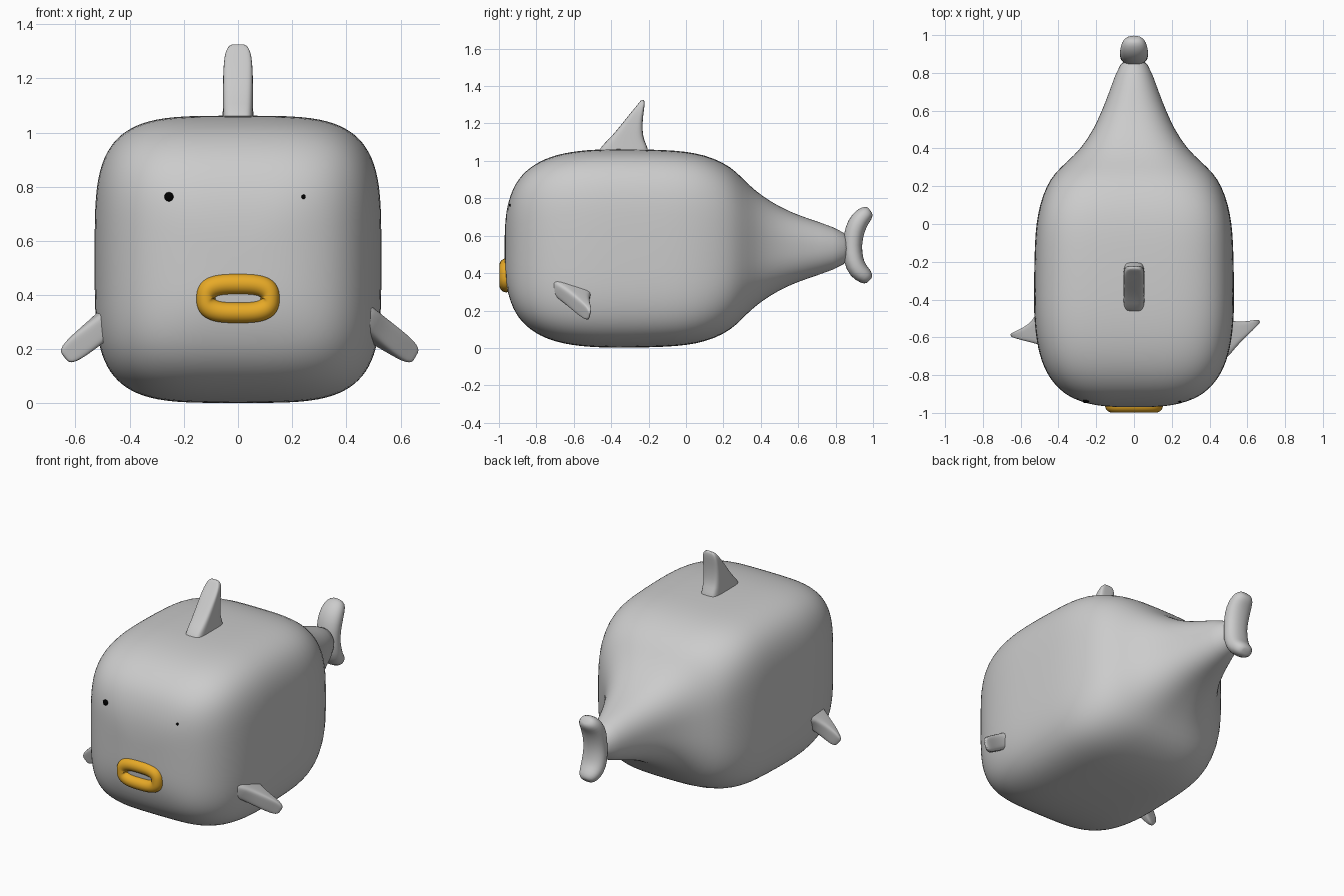
import bpy, bmesh, math
from mathutils import Vector, Matrix

if "Cube" in bpy.data.objects:
    bpy.data.objects.remove(bpy.data.objects["Cube"])


def superellipse(a, b, n, count):
    """Points of a rounded-square outline with half sizes a, b."""
    pts = []
    for i in range(count):
        t = 2 * math.pi * (i + 0.5) / count
        c, s = math.cos(t), math.sin(t)
        pts.append((a * math.copysign(abs(c) ** (2 / n), c),
                    b * math.copysign(abs(s) ** (2 / n), s)))
    return pts


def loft(name, rings, closed=False, matrix=None, color=None):
    """Skin a list of point rings; open ends get a fan cap."""
    bm = bmesh.new()
    rows = [[bm.verts.new(p) for p in ring] for ring in rings]
    n = len(rows[0])
    pairs = list(zip(rows, rows[1:])) + ([(rows[-1], rows[0])] if closed else [])
    for a, b in pairs:
        for i in range(n):
            j = (i + 1) % n
            bm.faces.new((a[i], a[j], b[j], b[i]))
    if not closed:
        for row in (rows[0], rows[-1]):
            mid = bm.verts.new(sum((v.co for v in row), Vector()) / n)
            for i in range(n):
                bm.faces.new((row[i], row[(i + 1) % n], mid))
    if matrix:
        bm.transform(matrix)
    bmesh.ops.recalc_face_normals(bm, faces=bm.faces)
    for f in bm.faces:
        f.smooth = True
    mesh = bpy.data.meshes.new(name)
    bm.to_mesh(mesh)
    bm.free()
    ob = bpy.data.objects.new(name, mesh)
    bpy.context.collection.objects.link(ob)
    ob.modifiers.new("smooth", 'SUBSURF').levels = 1
    ob.modifiers["smooth"].render_levels = 1
    if color:
        mesh.materials.append(material(name, color))
    return ob


def material(name, color):
    mat = bpy.data.materials.new(name + "_paint")
    mat.diffuse_color = color
    mat.use_nodes = True
    mat.node_tree.nodes["Principled BSDF"].inputs["Base Color"].default_value = mat.diffuse_color
    return mat


# Body: rounded-box front flowing into a tapering tail
MID, HALF = 0.532, 0.532


def front_y(s):
    return -0.3 - 0.67 * (1 - s ** 3.2) ** (1 / 3.2)


sections = [(front_y(s), HALF * s, HALF * s, 4) for s in
            (0.15, 0.3, 0.45, 0.6, 0.7, 0.78, 0.85, 0.9, 0.94, 0.97, 0.99, 0.998)]
sections += [(-0.3, .53, .532, 4), (-0.1, .526, .527, 4), (0, .518, .518, 4),
             (0.1, .5, .5, 3.9), (0.2, .465, .46, 3.6), (0.27, .42, .41, 3.3),
             (0.33, .355, .345, 3), (0.4, .28, .285, 2.8), (0.5, .215, .222, 2.5),
             (0.6, .17, .178, 2.4), (0.7, .13, .145, 2.2), (0.87, .072, .085, 2)]
loft("body", [[(x, y, MID + z) for x, z in superellipse(w, h, n, 48)]
              for y, w, h, n in sections])

# Tail fluke: crescent tube
path = [(.985, .735, .025), (.967, .722, .043), (.93, .69, .052), (.9, .63, .055),
        (.888, .55, .051), (.893, .47, .055), (.92, .41, .053), (.965, .378, .043),
        (.982, .362, .025)]
rings = []
for i, (y, z, r) in enumerate(path):
    a, b = path[max(i - 1, 0)], path[min(i + 1, len(path) - 1)]
    tangent = Vector((0, b[0] - a[0], b[1] - a[1])).normalized()
    side = tangent.cross(Vector((1, 0, 0)))
    rings.append([Vector((u, y, z)) + side * v
                  for u, v in superellipse(r * 1.4, r, 2.2, 20)])
loft("tail_fluke", rings)

# Fins: one swept shape placed three times (height, front, rear, half thickness)
FIN = [(-.1, -.30, 0, .058), (0, -.28, 0, .057), (.05, -.225, -.03, .056),
       (.1, -.18, -.037, .056), (.15, -.14, -.037, .055), (.2, -.1, -.032, .053),
       (.245, -.062, -.025, .046), (.268, -.045, -.028, .03)]


def fin(name, origin, up, back, scale):
    up = Vector(up).normalized()
    side = Vector(back).cross(up).normalized()
    back = up.cross(side)
    m = Matrix((side, back, up)).transposed().to_4x4()
    m = Matrix.Translation(origin) @ m @ Matrix.Scale(scale, 4)
    loft(name, [[(x, (f + r) / 2 + y, h)
                 for x, y in superellipse(t, (r - f) / 2, 4.5, 24)]
                for h, f, r, t in FIN], matrix=m)


fin("top_fin", (0, -0.195, 1.058), (0, 0, 1), (0, 1, 0), 1)
fin("right_fin", (0.455, -0.49, 0.28), (0.87, 0, -0.49), (0, 0.97, -0.24), 0.85)
fin("left_fin", (-0.5, -0.46, 0.3), (-0.67, -0.45, -0.6), (-0.4, 0.9, -0.2), 0.85)

# Lips: stadium-shaped orange ring
rings = []
for px, pz in superellipse(0.118, 0.053, 3, 48):
    out = Vector((px / 0.118 ** 2, 0, pz / 0.053 ** 2)).normalized()
    rings.append([Vector((px, -0.96, 0.388 + pz)) + out * u + Vector((0, v, 0))
                  for u, v in superellipse(0.039, 0.039, 2, 16)])
loft("lips", rings, closed=True, color=(0.8, 0.4, 0.02, 1))

# Eyes: small black beads, unequal in size
for name, x, r in (("left_eye", -0.255, 0.017), ("right_eye", 0.242, 0.008)):
    z = 0.763
    s = ((abs(x) / HALF) ** 4 + ((z - MID) / HALF) ** 4) ** 0.25
    bpy.ops.mesh.primitive_uv_sphere_add(segments=20, ring_count=12, radius=r,
                                         location=(x, front_y(s), z))
    eye = bpy.context.object
    eye.name = name
    eye.scale.y = 0.6
    bpy.ops.object.shade_smooth()
    eye.data.materials.append(material(name, (0, 0, 0, 1)))
